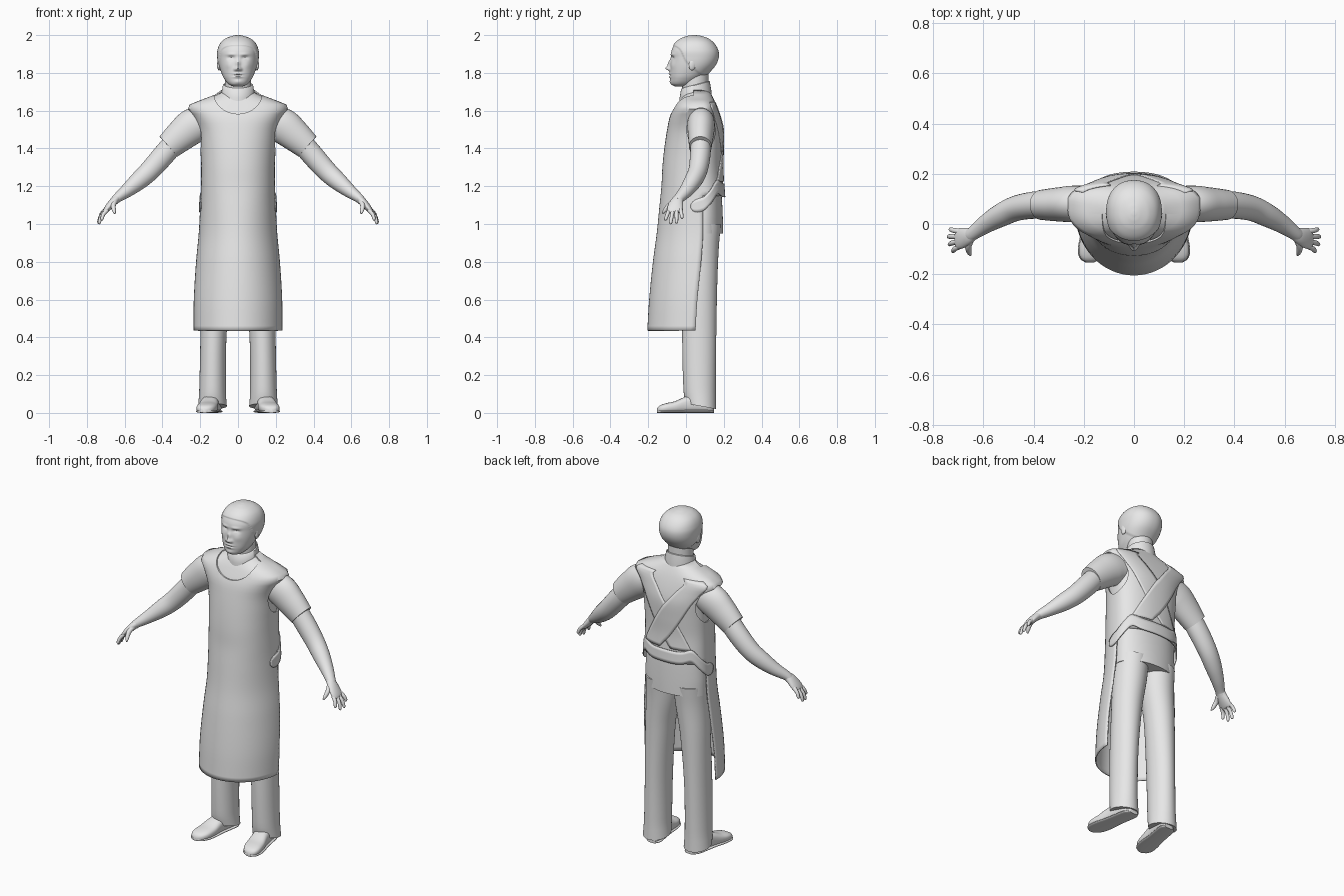
import bpy, bmesh, math
from mathutils import Vector

if "Cube" in bpy.data.objects:
    bpy.data.objects.remove(bpy.data.objects["Cube"])

grey = bpy.data.materials.new("light_grey")
grey.diffuse_color = (0.8, 0.8, 0.8, 1)
grey.use_nodes = True
grey.node_tree.nodes["Principled BSDF"].inputs["Base Color"].default_value = grey.diffuse_color


def finish(name, bm, thick=0.0):
    bmesh.ops.recalc_face_normals(bm, faces=bm.faces[:])
    me = bpy.data.meshes.new(name)
    bm.to_mesh(me)
    bm.free()
    me.materials.append(grey)
    ob = bpy.data.objects.new(name, me)
    bpy.context.collection.objects.link(ob)
    bpy.ops.object.select_all(action='DESELECT')
    ob.select_set(True)
    bpy.context.view_layer.objects.active = ob
    bpy.ops.object.shade_smooth_by_angle(angle=math.radians(50))
    if thick:
        mod = ob.modifiers.new("thickness", 'SOLIDIFY')
        mod.thickness = thick
        mod.offset = -1
    return ob


def loft(name, rings, caps=True, closed=True, keep=None, thick=0.0):
    """Skin a list of point rings with quads."""
    bm = bmesh.new()
    vs = [[bm.verts.new(p) for p in r] for r in rings]
    n = len(rings[0])
    for i in range(len(vs) - 1):
        for j in range(n if closed else n - 1):
            if keep is None or keep(i, j):
                k = (j + 1) % n
                bm.faces.new((vs[i][j], vs[i][k], vs[i + 1][k], vs[i + 1][j]))
    if caps:
        bm.faces.new(vs[0])
        bm.faces.new(vs[-1])
    loose = [v for v in bm.verts if not v.link_faces]
    bmesh.ops.delete(bm, geom=loose, context='VERTS')
    return finish(name, bm, thick)


def at(rows, t):
    """Smooth interpolation of table rows keyed by their first column."""
    last = len(rows) - 1
    i = 0
    while i < last - 1 and rows[i + 1][0] <= t:
        i += 1
    a, b = rows[i], rows[i + 1]
    p, q = rows[max(i - 1, 0)], rows[min(i + 2, last)]
    h = b[0] - a[0]
    u = (t - a[0]) / h
    out = []
    for c in range(1, len(a)):
        m0 = (b[c] - p[c]) / (b[0] - p[0]) * h
        m1 = (q[c] - a[c]) / (q[0] - a[0]) * h
        out.append((2*u**3 - 3*u*u + 1) * a[c] + (u**3 - 2*u*u + u) * m0
                   + (3*u*u - 2*u**3) * b[c] + (u**3 - u*u) * m1)
    return out


def oval(z, a, w, yc, yf, yb, p=2.2):
    """Point on a rounded section; angle 0 is the front."""
    s, c = math.sin(a), math.cos(a)
    x = math.copysign(w * abs(s) ** (2 / p), s)
    return Vector((x, yc + ((yf if c > 0 else yb) - yc) * abs(c) ** (2 / p), z))


def angles(n):
    return [2 * math.pi * j / n for j in range(n)]


def tube(name, pts, side, n=20, steps=5):
    """Limb along points (x, y, z, radius_y, radius_normal)."""
    rows = [(i, *p) for i, p in enumerate(pts)]
    total = (len(pts) - 1) * steps
    data = [at(rows, i / steps) for i in range(total + 1)]
    rings = []
    for i, d in enumerate(data):
        t = (Vector(data[min(i + 1, total)][:3]) - Vector(data[max(i - 1, 0)][:3])).normalized()
        s = Vector((0, 1, 0))
        s = (s - t * t.dot(s)).normalized()
        m = t.cross(s)
        ring = [Vector(d[:3]) + s * d[3] * math.cos(a) + m * d[4] * math.sin(a) for a in angles(n)]
        rings.append([Vector((v.x * side, v.y, v.z)) for v in ring])
    return loft(name, rings)


# Garment sections: z, half width, centre y, front y, back y, fullness
body = [(.435, .235, .05, -.205, .21, 2.0), (.6, .234, .06, -.195, .21, 2.0),
        (.8, .222, .08, -.175, .21, 2.0), (.95, .208, .09, -.155, .21, 2.0),
        (1.1, .2, .09, -.14, .205, 2.1), (1.2, .196, .085, -.13, .198, 2.2),
        (1.3, .195, .08, -.125, .192, 2.2), (1.4, .2, .08, -.115, .195, 2.2),
        (1.5, .212, .08, -.1, .195, 2.3), (1.57, .24, .08, -.085, .18, 2.5),
        (1.625, .266, .08, -.06, .162, 2.7), (1.655, .2, .07, -.045, .15, 2.5),
        (1.69, .11, .06, -.022, .132, 2.2), (1.71, .086, .05, -.012, .12, 2.0)]


def surf(z, a, off):
    w, yc, yf, yb, p = at(body, z)
    return oval(z, a, w + off, yc, yf - off, yb + off, p)


# Apron: wrapped bib above the waist, open-backed skirt below
apron = loft("apron", [[surf(.435 + .0255 * i, a, 0) for a in angles(64)] for i in range(51)],
             caps=False, keep=lambda i, j: i >= 28 or not 16 <= j < 48, thick=.007)


def cutter(name, loc, rot, scale):
    bpy.ops.mesh.primitive_cylinder_add(vertices=48, radius=1, depth=1, location=loc, rotation=rot)
    ob = bpy.context.object
    ob.name = name
    ob.scale = scale
    ob.hide_render = True
    ob.hide_viewport = False
    ob.display_type = 'WIRE'
    mod = apron.modifiers.new(name, 'BOOLEAN')
    mod.operation = 'DIFFERENCE'
    mod.solver = 'EXACT'
    mod.object = ob


# Neckline and arm openings
cutter("neckline_cutter", (0, -.13, 1.695), (math.pi / 2, 0, 0), (.128, .112, .34))
for s in (-1, 1):
    cutter("armhole_cutter", (s * .3, .08, 1.5), (0, math.pi / 2, 0), (.115, .075, .3))

# Shirt
shirt = []
for i in range(41):
    z = .95 + .019 * i
    w, yc, yf, yb, p = at(body, z)
    shirt.append([oval(z, a, min(w - .013, .19 if z < 1.4 else 1), yc, max(yf + .013, -.11),
                       yb - .013, p) for a in angles(64)])
loft("shirt", shirt)

# Waist tie: level across the back, dropping to rounded tabs at the sides
tie = []
for i in range(81):
    d = -105 + 210 * i / 80
    k = min(max((abs(d) - 42) / 63, 0), 1)
    end = min((105.5 - abs(d)) / 12, 1)
    half = .036 * math.sqrt(1 - (1 - end) ** 2)
    zc = 1.178 - .085 * k * k * (3 - 2 * k) + .02 * math.exp(-((abs(d) - 48) / 15) ** 2)
    tie.append([surf(zc + half * q, math.radians(180 + d), .006) for q in (-1, -.5, 0, .5, 1)])
loft("waist_tie", tie, caps=False, closed=False, thick=.006)

# Crossed back panels
for s, off in ((1, .003), (-1, .006)):
    rows = []
    for i in range(25):
        t = i / 24
        mid = 180 + s * (-38 + 66 * t ** 1.3)
        rows.append([surf(1.645 - .42 * t, math.radians(mid + 20 * q / 4), off) for q in range(-4, 5)])
    loft("back_panel", rows, caps=False, closed=False, thick=.006)

# Stand collar and neck
collar = [(1.655, .09), (1.69, .088), (1.735, .08), (1.738, .074), (1.70, .07)]
loft("collar", [[Vector((w * math.sin(a), .05 - w * .95 * math.cos(a),
                         z - .25 * w * math.cos(a))) for a in angles(48)] for z, w in collar], caps=False)
loft("neck", [[oval(z, a, .07, .05, -.02, .118, 2) for a in angles(40)] for z in (1.66, 1.7, 1.75, 1.81)])

# Head: z, half width, centre y, front y, back y
skull = [(1.728, .025, -.03, -.06, .0), (1.74, .05, -.02, -.077, .04), (1.77, .074, 0, -.083, .085),
         (1.8, .088, .02, -.085, .118), (1.84, .1, .04, -.083, .152), (1.88, .105, .05, -.08, .168),
         (1.92, .104, .05, -.076, .166), (1.96, .087, .05, -.053, .142), (1.985, .056, .045, -.018, .108),
         (1.997, .02, .043, .018, .07), (2.0, .004, .043, .039, .047)]
# Face shape: x, z, spread x, spread z, push along y
features = [(0, 1.847, .011, .022, -.014), (0, 1.823, .014, .011, -.02), (.014, 1.818, .008, .008, -.008),
            (.036, 1.878, .018, .011, .011), (.036, 1.873, .011, .006, -.005), (.035, 1.898, .025, .008, -.005),
            (0, 1.794, .022, .006, -.007), (0, 1.779, .02, .006, -.007), (0, 1.7865, .024, .003, .006),
            (0, 1.752, .02, .012, -.005), (.05, 1.84, .02, .02, -.004)]
hairline = [(-.12, 1.95), (-.075, 1.945), (-.03, 1.92), (.0, 1.86), (.05, 1.81), (.1, 1.775), (.2, 1.765)]
head = []
for i in range(101):
    z = 1.864 - .136 * math.cos(math.pi * i / 100)
    w, yc, yf, yb = at(skull, z)
    ring = []
    for a in angles(120):
        v = oval(z, a, w, yc, yf, yb)
        h = min(max((z - at(hairline, v.y)[0]) / .008, 0), 1)
        c = Vector((0, yc, z))
        out = (v - c).normalized() * .005 * h
        if v.y < yc:
            v.y += sum(m * math.exp(-((abs(v.x) - fx) / sx) ** 2 - ((z - fz) / sz) ** 2)
                       for fx, fz, sx, sz, m in features)
        ring.append(v + out)
    head.append(ring)
loft("head", head)

# Finger paths: base and tip
fingers = [((.695, -.03, 1.08), (.735, -.02, 1.03)), ((.703, -.05, 1.07), (.742, -.05, 1.003)),
           ((.702, -.07, 1.07), (.738, -.082, 1.0)), ((.692, -.088, 1.075), (.724, -.11, 1.02))]
# Trouser leg: z, centre x, half width, centre y, half depth
leg = [(.05, .135, .076, .08, .08), (.1, .135, .071, .073, .085), (.4, .13, .069, .07, .09),
       (.7, .115, .08, .076, .09), (.88, .096, .092, .078, .096), (1.0, .092, .094, .085, .1)]
# Shoe: distance from heel, half width, height
shoe = [(0, .025, .045), (.02, .042, .075), (.08, .046, .095), (.14, .047, .088), (.2, .053, .062),
        (.25, .051, .05), (.28, .036, .038), (.292, .014, .024)]

for s, tag in ((1, "left"), (-1, "right")):
    # Ear
    bpy.ops.mesh.primitive_uv_sphere_add(segments=20, ring_count=12, radius=1, location=(s * .1, .035, 1.845),
                                         rotation=(-.2, 0, s * .25))
    ear = bpy.context.object
    ear.name = "ear_" + tag
    ear.scale = (.01, .02, .032)
    ear.data.materials.append(grey)
    bpy.ops.object.shade_smooth()

    # Sleeve, arm and hand
    tube("sleeve_" + tag, [(.17, .08, 1.54, .07, .08), (.235, .08, 1.52, .073, .094),
                           (.3, .078, 1.47, .068, .085), (.368, .076, 1.41, .06, .071)], s, 32)
    tube("arm_" + tag, [(.33, .078, 1.44, .055, .058), (.4, .075, 1.358, .054, .058),
                        (.47, .062, 1.28, .05, .054), (.53, .035, 1.225, .046, .048),
                        (.59, 0, 1.175, .037, .036), (.64, -.036, 1.137, .028, .025),
                        (.655, -.045, 1.122, .028, .022)], s, 28)
    tube("palm_" + tag, [(.635, -.035, 1.142, .024, .02), (.66, -.048, 1.118, .034, .021),
                         (.685, -.056, 1.09, .041, .018), (.703, -.06, 1.068, .04, .013),
                         (.708, -.06, 1.06, .03, .007)], s, 24)
    for k, (b, t) in enumerate(fingers):
        b, t = Vector(b), Vector(t)
        mid = b.lerp(t, .5) + Vector((.005, 0, .003))
        tube(f"finger_{k + 1}_{tag}", [(*b, .011, .011), (*mid, .01, .01),
                                       (*b.lerp(t, .9), .008, .008), (*t, .003, .003)], s, 12, 4)
    tube("thumb_" + tag, [(.65, -.06, 1.122, .014, .014), (.66, -.09, 1.098, .013, .013),
                          (.656, -.113, 1.07, .01, .01), (.651, -.124, 1.055, .004, .004)], s, 12, 4)

    # Trouser leg
    rings = []
    for i in range(31):
        z = .05 + .95 * i / 30
        cx, rx, yc, ry = at(leg, z)
        rings.append([Vector((s * (cx + rx * math.sin(a)), yc - ry * math.cos(a),
                              z - (.015 * (1 - math.cos(a)) if i == 0 else 0))) for a in angles(36)])
    loft("trouser_leg_" + tag, rings)

    # Shoe upper and sole, toes turned out
    for part, grow, top in (("shoe_", 0, 1), ("sole_", .004, 0)):
        rings = []
        for i in range(31):
            t = .292 * i / 30
            hw, h = at(shoe, t)
            h = h if top else .016
            ring = []
            for a in angles(28):
                c, q = math.cos(a), math.sin(a)
                x = .125 + .175 * t + (hw + grow) * math.copysign(abs(c) ** .75, c)
                z = h / 2 * (1 + math.copysign(abs(q) ** .75, q))
                ring.append(Vector((s * x, .148 - 1.03 * t, z)))
            rings.append(ring)
        loft(part + tag, rings)
